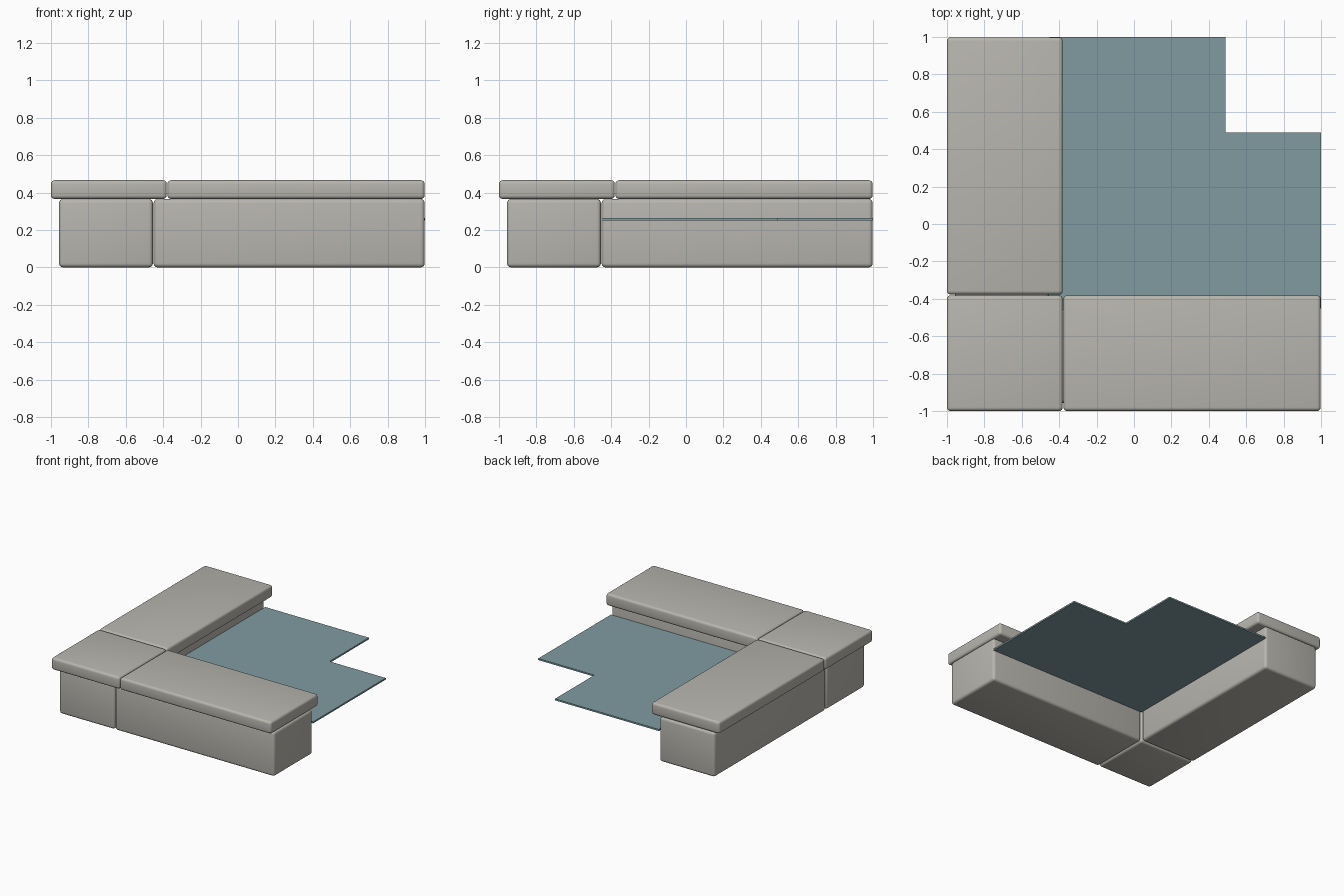
import bpy
import bmesh
import math
from mathutils import Vector

cube = bpy.data.objects.get("Cube")
if cube:
    bpy.data.objects.remove(cube, do_unlink=True)


def make_material(name, rgb):
    mat = bpy.data.materials.new(name)
    mat.use_nodes = True
    color = (*rgb, 1.0)
    mat.diffuse_color = color
    mat.node_tree.nodes["Principled BSDF"].inputs["Base Color"].default_value = color
    return mat


STONE = make_material("warm grey stone", (0.48, 0.465, 0.425))
WATER = make_material("pool water", (0.215, 0.33, 0.355))


def add_object(name, bm, mat):
    bmesh.ops.recalc_face_normals(bm, faces=bm.faces)
    mesh = bpy.data.meshes.new(name)
    bm.to_mesh(mesh)
    bm.free()
    mesh.materials.append(mat)
    obj = bpy.data.objects.new(name, mesh)
    bpy.context.collection.objects.link(obj)
    return obj


def rounded_block(name, low, high, radius):
    """Stone block between two corners with softly rounded edges."""
    low, high = Vector(low), Vector(high)
    size, centre = high - low, (low + high) / 2
    bm = bmesh.new()
    bmesh.ops.create_cube(bm, size=1)
    for v in bm.verts:
        v.co = Vector(c * s for c, s in zip(v.co, size)) + centre
    obj = add_object(name, bm, STONE)
    bevel = obj.modifiers.new("rounded edges", "BEVEL")
    bevel.width = radius
    bevel.segments = 4
    bpy.ops.object.select_all(action="DESELECT")
    obj.select_set(True)
    bpy.context.view_layer.objects.active = obj
    bpy.ops.object.modifier_apply(modifier=bevel.name)
    bpy.ops.object.shade_smooth_by_angle(angle=math.radians(40))


# Each layer is one corner block and two equal runs along the front and side
def corner_layer(name, outer, seam, bottom, top, radius):
    gap = 0.002
    near = (outer, seam - gap)
    far = (seam + gap, 0.998)
    layout = {"corner": (near, near), "front": (far, near), "side": (near, far)}
    for place, (xs, ys) in layout.items():
        rounded_block(f"{place}_{name}", (xs[0], ys[0], bottom),
                      (xs[1], ys[1], top), radius)


corner_layer("wall", -0.957, -0.453, 0.0, 0.366, 0.022)
corner_layer("coping", -1.0, -0.379, 0.366, 0.466, 0.02)

# Thin water sheet with a square notch at its outer corner
inner, outer, notch = -0.453, 1.0, 0.49
outline = [(inner, inner), (outer, inner), (outer, notch),
           (notch, notch), (notch, outer), (inner, outer)]
bm = bmesh.new()
base = bm.faces.new([bm.verts.new((x, y, 0.25)) for x, y in outline])
extruded = bmesh.ops.extrude_face_region(bm, geom=[base], use_keep_orig=True)
top_verts = [g for g in extruded["geom"] if isinstance(g, bmesh.types.BMVert)]
bmesh.ops.translate(bm, verts=top_verts, vec=(0, 0, 0.013))
add_object("water_sheet", bm, WATER)
